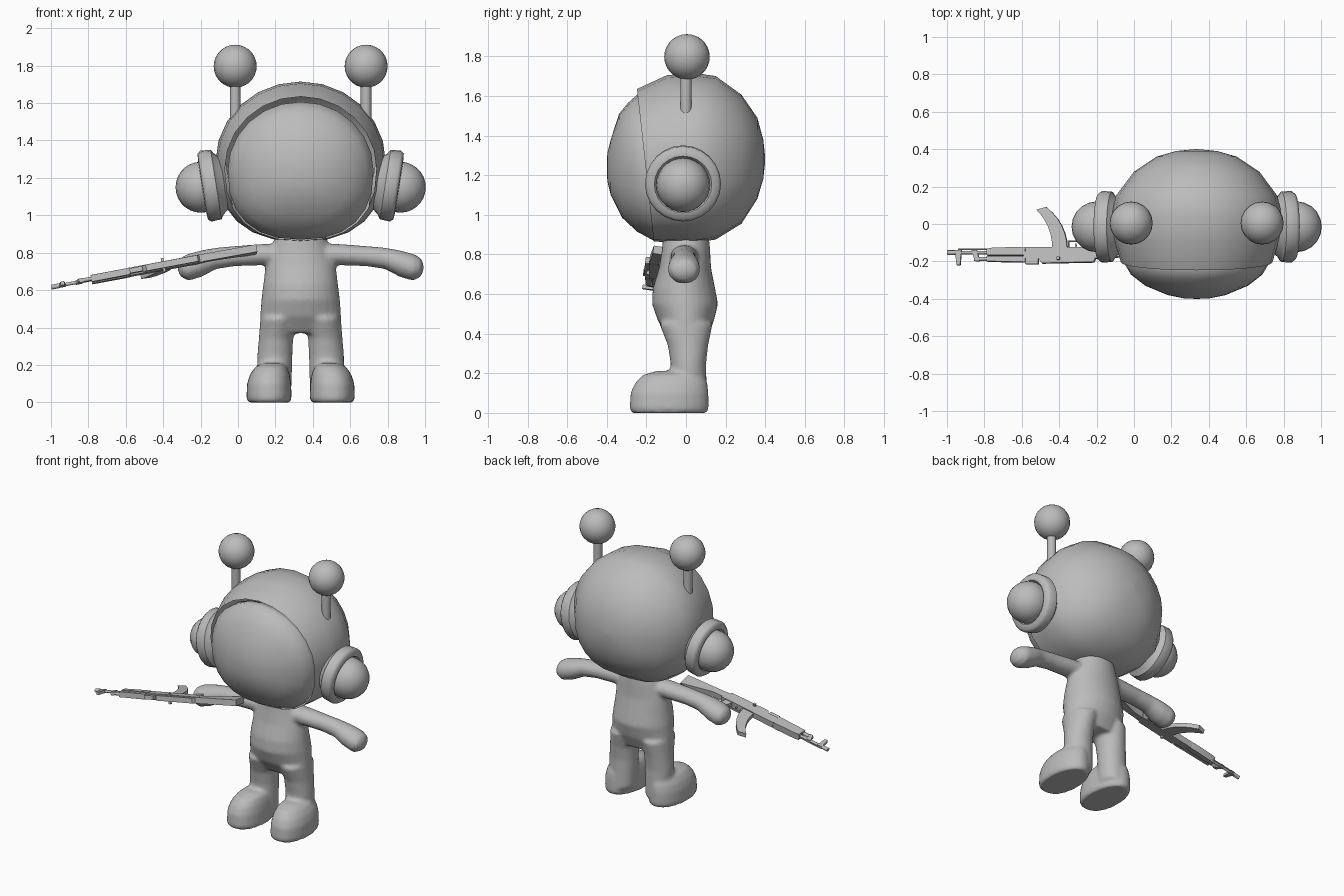
import bpy, bmesh, math
from mathutils import Matrix, Vector

if "Cube" in bpy.data.objects:
    bpy.data.objects.remove(bpy.data.objects["Cube"], do_unlink=True)

CX = 0.335  # the figure stands off-centre, balanced by the rifle
GREY = (0.5, 0.5, 0.5, 1)
mat = bpy.data.materials.new("plain_grey")
mat.use_nodes = True
mat.diffuse_color = GREY
mat.node_tree.nodes["Principled BSDF"].inputs["Base Color"].default_value = GREY


def finish(name, bm, angle=None):
    """Turn a bmesh into an object with the material and shading."""
    bmesh.ops.recalc_face_normals(bm, faces=bm.faces)
    bmesh.ops.translate(bm, verts=bm.verts, vec=(CX, 0, 0))
    for f in bm.faces:
        f.smooth = angle is None
    me = bpy.data.meshes.new(name)
    bm.to_mesh(me)
    bm.free()
    me.materials.append(mat)
    ob = bpy.data.objects.new(name, me)
    bpy.context.collection.objects.link(ob)
    if angle:
        bpy.ops.object.select_all(action='DESELECT')
        ob.select_set(True)
        bpy.context.view_layer.objects.active = ob
        bpy.ops.object.shade_smooth_by_angle(angle=math.radians(angle))
    return ob


def loft(bm, rings, axis, n=20, low=2.0, caps=True, side=1, mtx=None):
    """Skin rings (t, cu, cv, hu, hv, tilt) along an axis; low squares the lower half."""
    loops = []
    for t, cu, cv, hu, hv, *tilt in rings:
        loop = []
        for i in range(n):
            a = 2 * math.pi * i / n
            c, s = math.cos(a), math.sin(a)
            p = 2 / (low if s < 0 else 2)
            u = cu + hu * math.copysign(abs(c) ** p, c)
            v = cv + hv * math.copysign(abs(s) ** p, s)
            w = t + (tilt[0] if tilt else 0) * (v - cv)
            co = {"X": (w, u, v), "Y": (u, w, v), "Z": (u, v, w)}[axis]
            co = Vector((co[0] * side, co[1], co[2]))
            loop.append(bm.verts.new(mtx @ co if mtx else co))
        loops.append(loop)
    for a, b in zip(loops, loops[1:]):
        for i in range(n):
            j = (i + 1) % n
            bm.faces.new((a[i], a[j], b[j], b[i]))
    if caps:
        bm.faces.new(loops[0])
        bm.faces.new(loops[-1])
    return bm


def head_rings(rows):
    return [(y, 0, (zb + zt) / 2, h, (zt - zb) / 2, k) for y, h, zb, zt, k in rows]


def ball(name, pos, r):
    bm = bmesh.new()
    bmesh.ops.create_uvsphere(bm, u_segments=20, v_segments=14, radius=r,
                              matrix=Matrix.Translation(pos))
    return finish(name, bm)


# Head: hood shell with a slightly inset face visor
hood = head_rings([
    (-.205, .405, .865, 1.635, -.11), (-.07, .445, .86, 1.705, -.06),
    (.05, .455, .86, 1.715, 0), (.15, .432, .875, 1.7, 0), (.28, .335, .955, 1.606, 0),
    (.36, .215, 1.08, 1.49, 0), (.39, .11, 1.18, 1.38, 0), (.4, .01, 1.27, 1.29, 0)])
bm = loft(bmesh.new(), hood, "Y", 24, 2.4, caps=False)
bm.faces.new(bm.verts[-24:])
finish("hood", bm)
visor = head_rings([
    (-.15, .39, .875, 1.605, -.11), (-.205, .39, .87, 1.607, -.11),
    (-.27, .352, .915, 1.565, -.07), (-.33, .275, .985, 1.51, -.03),
    (-.38, .155, 1.1, 1.38, 0), (-.397, .07, 1.17, 1.31, 0), (-.4, .01, 1.235, 1.245, 0)])
finish("visor", loft(bmesh.new(), visor, "Y", 24, 2.4))

# Antennae and ear pads
pad = [(-.1, .12), (-.045, .165), (-.03, .188), (.025, .192), (.042, .178), (.045, .145), (.02, .125)]
for side, word in ((1, "left"), (-1, "right")):
    stem = [(z, .35 * side, 0, .029, .029) for z in (1.5, 1.76)]
    finish(word + "_antenna_stem", loft(bmesh.new(), stem, "Z", 12), 40)
    ball(word + "_antenna_ball", (.35 * side, .005, 1.797), .115)
    tilt = Matrix.Translation((.482 * side, -.015, 1.16)) @ Matrix.Rotation(
        math.radians(9 * side), 4, "Y")
    rings = [(t, 0, 0, r, r) for t, r in pad]
    finish(word + "_ear_pad", loft(bmesh.new(), rings, "X", 24, side=side, mtx=tilt), 50)
    ball(word + "_ear_dome", (.533 * side, -.015, 1.15), .136)

# Body: torso, legs, feet and arms fused into one soft skin
bm = bmesh.new()
loft(bm, [(.37, 0, .01, .2, .09), (.46, 0, 0, .217, .14), (.55, 0, -.005, .21, .167),
          (.63, 0, -.01, .2, .157), (.73, 0, -.005, .188, .132),
          (.82, 0, 0, .16, .122), (.9, 0, 0, .13, .115)], "Z", 28)
leg = [(.05, .14, .015, .09, .092), (.25, .138, .012, .094, .09),
       (.34, .132, .01, .092, .102), (.45, .115, 0, .1, .135)]
foot = [(0, .169, -.085, .112, .19), (.02, .169, -.085, .121, .2), (.1, .169, -.083, .118, .197),
        (.15, .165, -.075, .106, .183), (.19, .158, -.065, .085, .155), (.212, .15, -.05, .05, .1)]
arm = [(.05, -.005, .79, .075, .058), (.2, -.01, .79, .068, .057), (.35, -.01, .782, .06, .054),
       (.45, -.01, .77, .062, .057), (.53, -.01, .742, .078, .071), (.6, -.01, .722, .082, .072),
       (.64, -.01, .722, .062, .052), (.657, -.01, .722, .02, .02)]
for side in (1, -1):
    loft(bm, leg, "Z", 24, side=side)
    loft(bm, foot, "Z", 28, 2.3, side=side)
    loft(bm, arm, "X", 24, side=side)
body = finish("body", bm)
fuse = body.modifiers.new("fuse", "REMESH")
fuse.mode = "VOXEL"
fuse.voxel_size = .012
fuse.use_smooth_shade = True
soft = body.modifiers.new("soften", "SMOOTH")
soft.factor = .5
soft.iterations = 5

# Rifle frame: x runs butt to muzzle, y runs to the magazine side, z is thickness
along = Vector((-1.1, 0, -.208)).normalized()
down = Vector((0, .99, -.14))
down = (down - along * down.dot(along)).normalized()
across = along.cross(down)
frame = Matrix((along, down, across)).transposed().to_4x4()
frame.translation = Vector((.1 - CX, -.165, .825))


def slab(name, pts, thick):
    """Extrude a flat outline across the rifle."""
    bm = bmesh.new()
    rows = [[bm.verts.new(frame @ Vector((x, y, z))) for x, y in pts]
            for z in (-thick / 2, thick / 2)]
    for row in rows:
        bm.faces.new(row)
    for i in range(len(pts)):
        j = (i + 1) % len(pts)
        bm.faces.new((rows[0][i], rows[0][j], rows[1][j], rows[1][i]))
    return finish(name, bm, 30)


def box(name, x0, x1, y0, y1, thick):
    slab(name, [(x0, y0), (x1, y0), (x1, y1), (x0, y1)], thick)


def tube(name, x0, x1, y, r):
    rings = [(x, y, 0, r, r) for x in (x0, x1)]
    finish(name, loft(bmesh.new(), rings, "X", 10, mtx=frame), 40)


slab("rifle_stock", [(0, .0), (.3, -.02), (.32, .03), (.22, .035), (.01, .1)], .04)
box("rifle_receiver", .29, .7, -.02, .04, .042)
slab("rifle_top_cover", [(.31, -.02), (.32, -.04), (.6, -.046), (.62, -.02)], .034)
box("rifle_rear_sight", .62, .69, -.05, -.02, .026)
box("rifle_bolt_handle", .5, .515, -.03, -.015, .075)
slab("rifle_grip", [(.33, .035), (.38, .035), (.345, .13), (.305, .125)], .032)

# Trigger guard and trigger
box("rifle_guard_front", .455, .462, .035, .075, .014)
box("rifle_guard_base", .375, .462, .07, .076, .014)
slab("rifle_trigger", [(.41, .035), (.42, .035), (.425, .062), (.418, .062)], .008)

# Curved magazine swept along an arc
near, far = [], []
for i in range(7):
    a = math.radians(2 + i * 7.5)
    near.append((.835 - .37 * math.cos(a), .03 + .31 * math.sin(a)))
    far.append((.835 - .29 * math.cos(a), .03 + .29 * math.sin(a)))
slab("rifle_magazine", near + far[::-1], .03)

# Handguard, gas tube, barrel and sights
slab("rifle_handguard", [(.69, -.004), (.9, -.004), (.9, .03), (.87, .036), (.72, .04), (.69, .034)], .046)
slab("rifle_upper_guard", [(.69, -.04), (.9, -.036), (.9, -.008), (.69, -.008)], .036)
tube("rifle_gas_tube", .89, .97, -.022, .011)
tube("rifle_barrel", .88, 1.11, .012, .009)
tube("rifle_muzzle", 1.075, 1.118, .012, .013)
tube("rifle_cleaning_rod", .89, 1.06, .03, .004)
slab("rifle_gas_block", [(.94, -.034), (.965, -.034), (.985, .024), (.955, .024)], .022)
slab("rifle_front_sight", [(1.045, -.055), (1.065, -.055), (1.075, .026), (1.04, .026)], .02)
